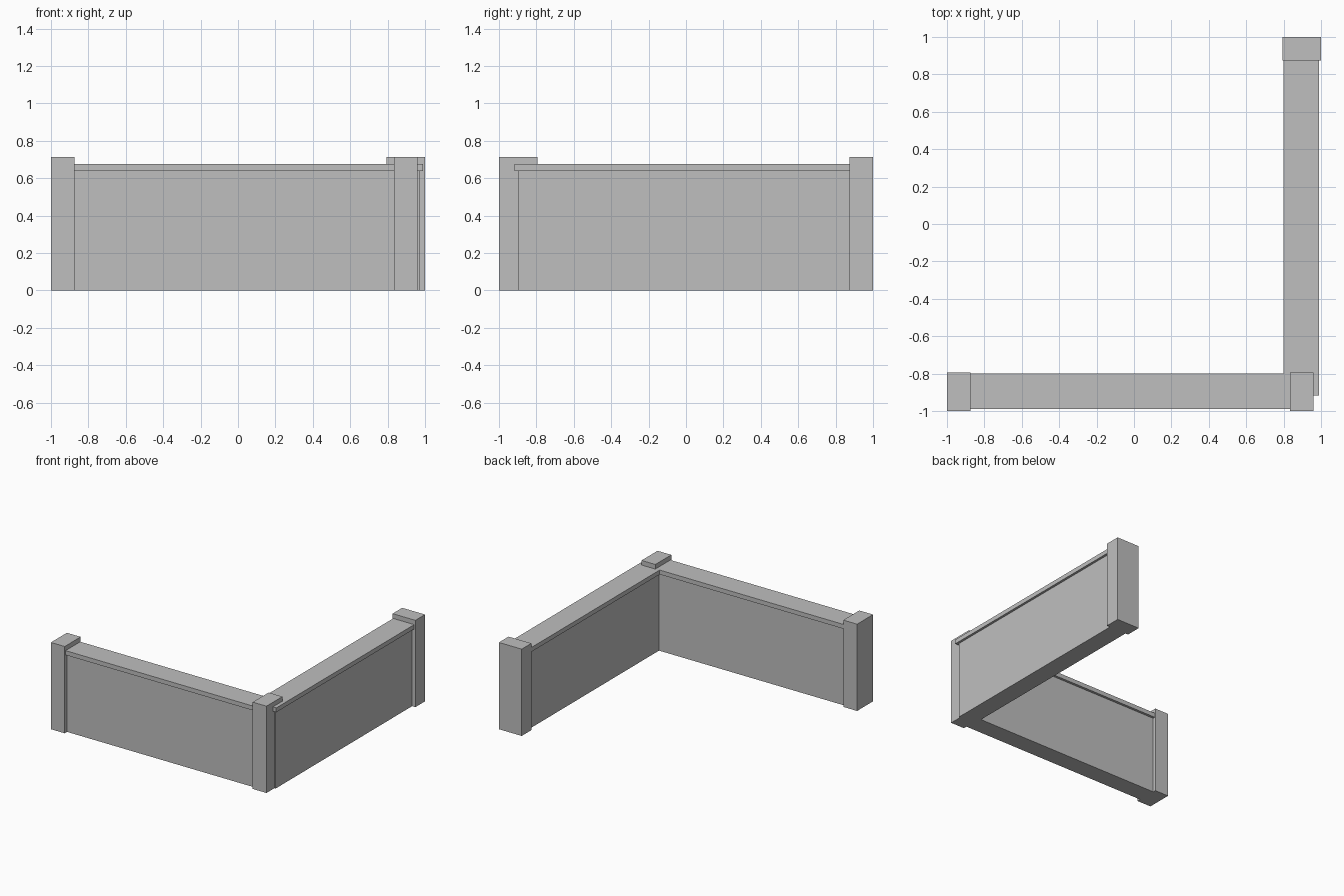
import bpy
import bmesh
from mathutils import Vector

cube = bpy.data.objects.get("Cube")
if cube:
    bpy.data.objects.remove(cube, do_unlink=True)

# One stone colour for everything
stone = bpy.data.materials.new("grey_stone")
stone.use_nodes = True
colour = (0.52, 0.52, 0.52, 1)
stone.diffuse_color = colour
stone.node_tree.nodes["Principled BSDF"].inputs["Base Color"].default_value = colour


def box(name, x, y, z):
    """Block spanning the given (low, high) ranges."""
    bm = bmesh.new()
    bmesh.ops.create_cube(bm, size=1)
    for v in bm.verts:
        v.co = Vector([lo + (c + 0.5) * (hi - lo) for c, (lo, hi) in zip(v.co, (x, y, z))])
    mesh = bpy.data.meshes.new(name)
    bm.to_mesh(mesh)
    bm.free()
    mesh.materials.append(stone)
    obj = bpy.data.objects.new(name, mesh)
    bpy.context.collection.objects.link(obj)


POST_H, RAIL_H, WALL_H = 0.713, 0.675, 0.639
POST_W = 0.125
post_depth = (0.793, 1.0)
rail_depth = (0.798, 0.989)
wall_depth = (0.818, 0.97)


def flip(span):
    return (-span[1], -span[0])


# Front wing, running along x
box("front_wall", (-0.9, 0.875), flip(wall_depth), (0, WALL_H))
box("front_coping", (-0.9, 0.9), flip(rail_depth), (WALL_H, RAIL_H))
box("front_end_post", (-1, -1 + POST_W), flip(post_depth), (0, POST_H))
box("corner_post", (0.834, 0.834 + POST_W), flip(post_depth), (0, POST_H))

# Side wing, running along y
box("side_wall", wall_depth, (-0.896, 0.9), (0, WALL_H))
box("side_coping", rail_depth, (-0.916, 0.9), (WALL_H, RAIL_H))
box("side_end_post", post_depth, (1 - POST_W, 1), (0, POST_H))
